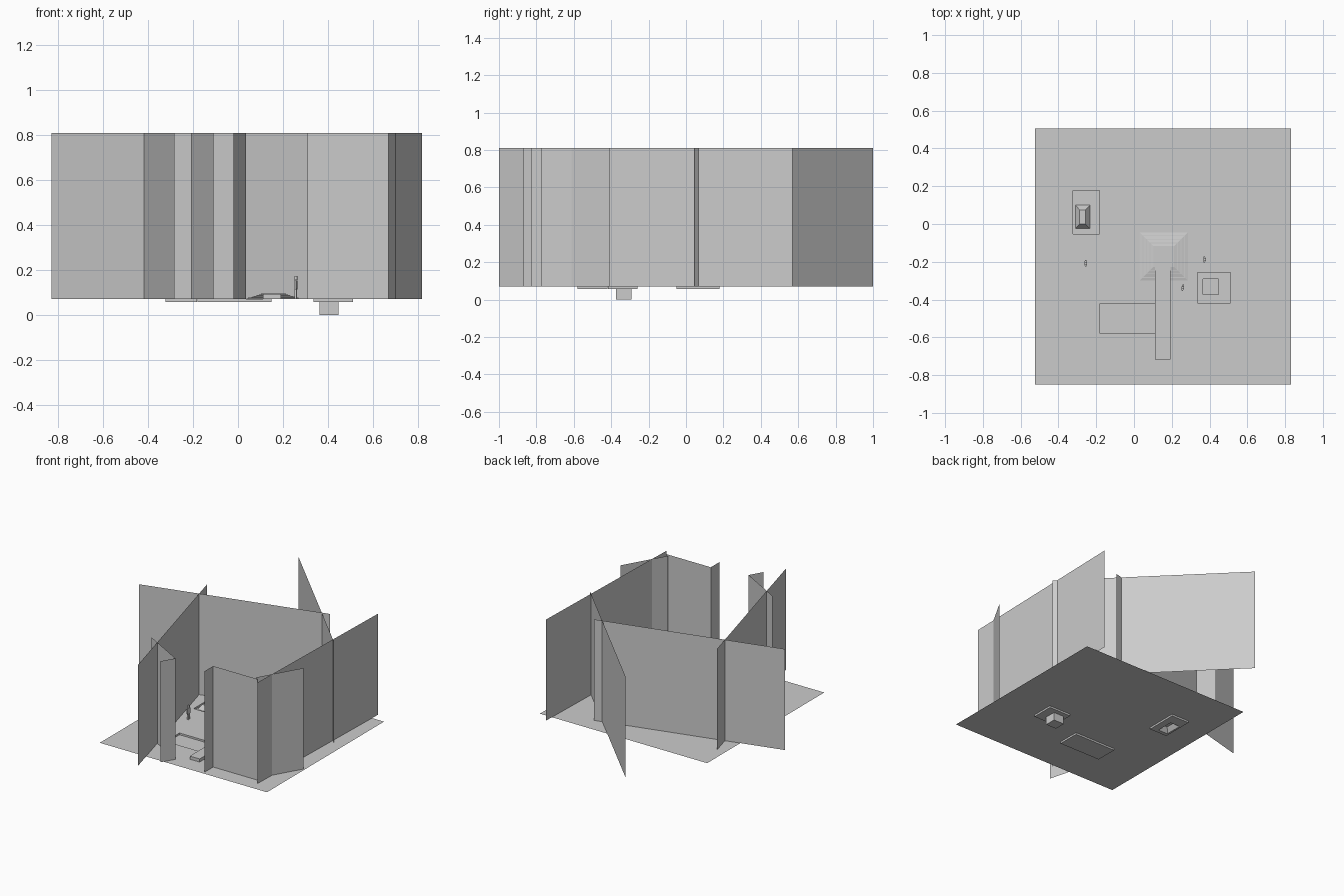
import bpy, bmesh, math

if "Cube" in bpy.data.objects:
    bpy.data.objects.remove(bpy.data.objects["Cube"])

Z = 0.07       # ground level
TOP = 0.81     # top of the walls


def make(name, bm):
    bmesh.ops.remove_doubles(bm, verts=bm.verts, dist=1e-5)
    me = bpy.data.meshes.new(name)
    bm.to_mesh(me)
    bm.free()
    ob = bpy.data.objects.new(name, me)
    bpy.context.collection.objects.link(ob)
    return ob


def face(bm, pts):
    return bm.faces.new([bm.verts.new(p) for p in pts])


def sheet(bm, r, z, holes=()):
    """Flat rectangle r=(x0,x1,y0,y1) with rectangular holes."""
    xs = sorted({r[0], r[1], *[v for h in holes for v in h[:2]]})
    ys = sorted({r[2], r[3], *[v for h in holes for v in h[2:]]})
    for a, b in zip(xs, xs[1:]):
        for c, d in zip(ys, ys[1:]):
            mx, my = (a + b) / 2, (c + d) / 2
            if not any(h[0] < mx < h[1] and h[2] < my < h[3] for h in holes):
                face(bm, [(a, c, z), (b, c, z), (b, d, z), (a, d, z)])


def sides(bm, lo, hi, z0, z1):
    """Four side faces between rectangle lo at z0 and hi at z1."""
    def ring(r, z):
        return [(r[0], r[2], z), (r[1], r[2], z), (r[1], r[3], z), (r[0], r[3], z)]
    p, q = ring(lo, z0), ring(hi, z1)
    for i in range(4):
        j = (i + 1) % 4
        face(bm, [p[i], p[j], q[j], q[i]])


def inset(r, d):
    return (r[0] + d, r[1] - d, r[2] + d, r[3] - d)


def box(bm, r, z0, z1):
    sides(bm, r, r, z0, z1)
    sheet(bm, r, z0)
    sheet(bm, r, z1)


# Ground sheet with three openings
pit_a = (-0.323, -0.182, -0.052, 0.178)
pit_b = (0.337, 0.512, -0.418, -0.258)
pit_c = (-0.18, 0.15, -0.58, -0.42)
bm = bmesh.new()
sheet(bm, (-0.525, 0.83, -0.85, 0.505), Z, (pit_a, pit_b, pit_c))
make("ground", bm)

# Shallow basins below the openings, two with an inner opening
FLOOR = 0.057
hut = (-0.31, -0.233, -0.025, 0.10)
shaft = (0.364, 0.448, -0.373, -0.292)
for name, pit, holes in (("hut_basin", pit_a, (hut,)),
                         ("shaft_basin", pit_b, (shaft,)),
                         ("long_basin", pit_c, ())):
    bm = bmesh.new()
    sides(bm, pit, pit, FLOOR, Z)
    sheet(bm, pit, FLOOR, holes)
    make(name, bm)

# Deep square shaft
bm = bmesh.new()
sides(bm, shaft, shaft, 0.0, FLOOR)
sheet(bm, shaft, 0.0)
make("deep_shaft", bm)

# Small tapered hut standing in the basin
bm = bmesh.new()
roof = (-0.288, -0.258, 0.0, 0.075)
sides(bm, hut, roof, FLOOR, 0.09)
sheet(bm, roof, 0.09)
make("tapered_hut", bm)

# Stepped mound with sloped treads
bm = bmesh.new()
r, z = (0.03, 0.285, -0.30, -0.045), Z
for i in range(4):
    r2 = inset(r, 0.015)
    sides(bm, r, r2, z, z + 0.003)
    sides(bm, r2, r2, z + 0.003, z + 0.006)
    r, z = inset(r2, 0.004), z + 0.006
    sides(bm, r2, r, z, z)
sheet(bm, r, z)
make("stepped_mound", bm)

# Walkway leading to the mound
bm = bmesh.new()
box(bm, (0.112, 0.192, -0.718, -0.215), Z, 0.093)
make("walkway", bm)

# Upright wall panels: start and end in plan
walls = {
    "back_wall": ((-0.83, 0.04), (0.475, 0.385)),
    "left_wall": ((-0.11, -1.0), (-0.46, 0.30)),
    "right_wall": ((0.70, -0.775), (0.735, 0.57)),
    "diagonal_wall": ((-0.21, 1.0), (0.745, 0.045)),
    "front_left_wall": ((-0.285, -0.595), (0.035, -0.775)),
    "left_door_return": ((0.035, -0.775), (-0.02, -0.87)),
    "front_right_wall": ((0.31, -0.73), (0.67, -0.73)),
    "right_door_return": ((0.31, -0.73), (0.31, -0.83)),
    "right_corner_wall": ((0.82, -0.41), (0.645, -0.715)),
}
for name, (a, b) in walls.items():
    bm = bmesh.new()
    face(bm, [(*a, Z), (*b, Z), (*b, TOP), (*a, TOP)])
    make(name, bm)


# Small standing figures made of blocks
def figure(name, x, y, turn):
    bm = bmesh.new()
    for s in (-1, 1):
        lx = s * 0.005
        box(bm, (lx - 0.004, lx + 0.004, -0.004, 0.005), 0, 0.045)       # leg
        ax = s * 0.014
        box(bm, (ax - 0.003, ax + 0.003, -0.004, 0.004), 0.043, 0.08)    # arm
    box(bm, (-0.011, 0.011, -0.005, 0.006), 0.045, 0.083)                # torso
    box(bm, (-0.006, 0.006, -0.007, 0.006), 0.086, 0.103)                # head
    ob = make(name, bm)
    ob.location = (x, y, Z)
    ob.rotation_euler.z = math.radians(turn)


figure("figure_front", 0.258, -0.337, 80)
figure("figure_right", 0.373, -0.188, 90)
figure("figure_left", -0.255, -0.208, 90)
